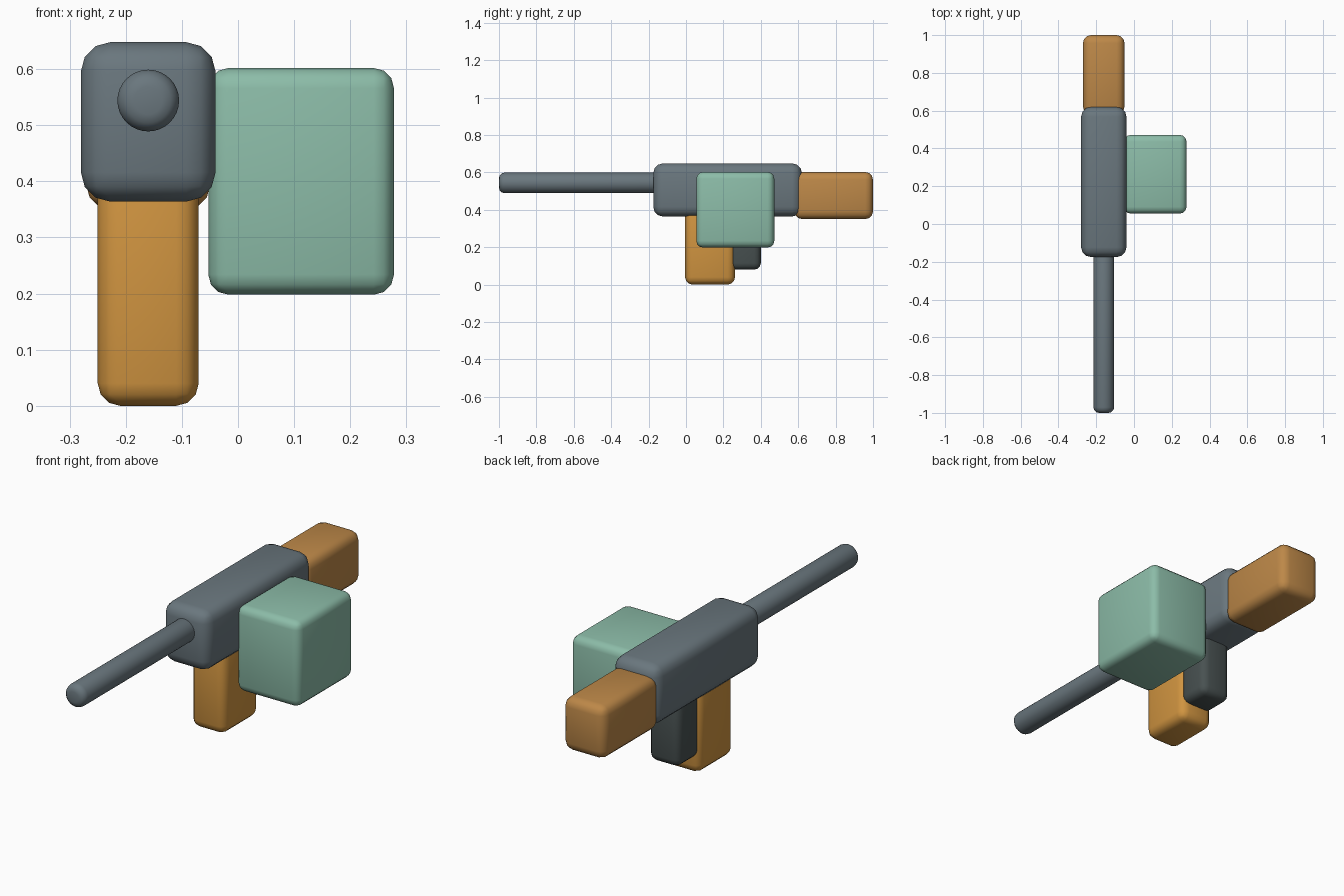
import bpy
import math

default_cube = bpy.data.objects.get("Cube")
if default_cube:
    bpy.data.objects.remove(default_cube, do_unlink=True)


def material(name, srgb):
    """Flat colour from an sRGB hex string, stored as linear values."""
    channels = [int(srgb[i:i + 2], 16) / 255 for i in (0, 2, 4)]
    color = [((c + 0.055) / 1.055) ** 2.4 for c in channels] + [1]
    mat = bpy.data.materials.new(name)
    mat.use_nodes = True
    mat.diffuse_color = color
    bsdf = mat.node_tree.nodes["Principled BSDF"]
    bsdf.inputs["Base Color"].default_value = color
    bsdf.inputs["Roughness"].default_value = 0.6
    return mat


def finish(obj, name, mat, bevel):
    """Round the edges and shade smooth."""
    obj.name = name
    obj.data.materials.append(mat)
    bpy.ops.object.transform_apply(location=False, rotation=True, scale=True)
    mod = obj.modifiers.new("Rounded edges", "BEVEL")
    mod.width = bevel
    mod.segments = 3
    mod.limit_method = "ANGLE"
    mod.angle_limit = math.radians(40)
    bpy.ops.object.shade_smooth()


def rounded_box(name, mat, x, y, z, bevel):
    """Box spanning the given (low, high) ranges."""
    spans = (x, y, z)
    bpy.ops.mesh.primitive_cube_add(size=1, location=[(a + b) / 2 for a, b in spans])
    obj = bpy.context.object
    obj.scale = [b - a for a, b in spans]
    finish(obj, name, mat, bevel)


gunmetal = material("Blue grey metal", "6A777E")
dark = material("Dark grey", "485151")
orange = material("Orange", "D09440")
brown = material("Tan brown", "BD8848")
green = material("Mint green", "8CBCA8")

# Body, stock, magazine, grip and side box
rounded_box("receiver", gunmetal, (-0.28, -0.04), (-0.175, 0.62), (0.364, 0.648), 0.052)
rounded_box("stock", brown, (-0.27, -0.05), (0.58, 1.0), (0.35, 0.602), 0.042)
rounded_box("magazine", orange, (-0.25, -0.07), (-0.005, 0.262), (0.0, 0.42), 0.04)
rounded_box("grip", dark, (-0.24, -0.08), (0.235, 0.4), (0.08, 0.42), 0.035)
rounded_box("side_box", green, (-0.053, 0.278), (0.055, 0.472), (0.198, 0.602), 0.036)

# Barrel pointing forward
front, back = -1.0, -0.1
bpy.ops.mesh.primitive_cylinder_add(
    vertices=32, radius=0.055, depth=back - front,
    location=(-0.16, (front + back) / 2, 0.544), rotation=(math.pi / 2, 0, 0))
finish(bpy.context.object, "barrel", gunmetal, 0.03)
